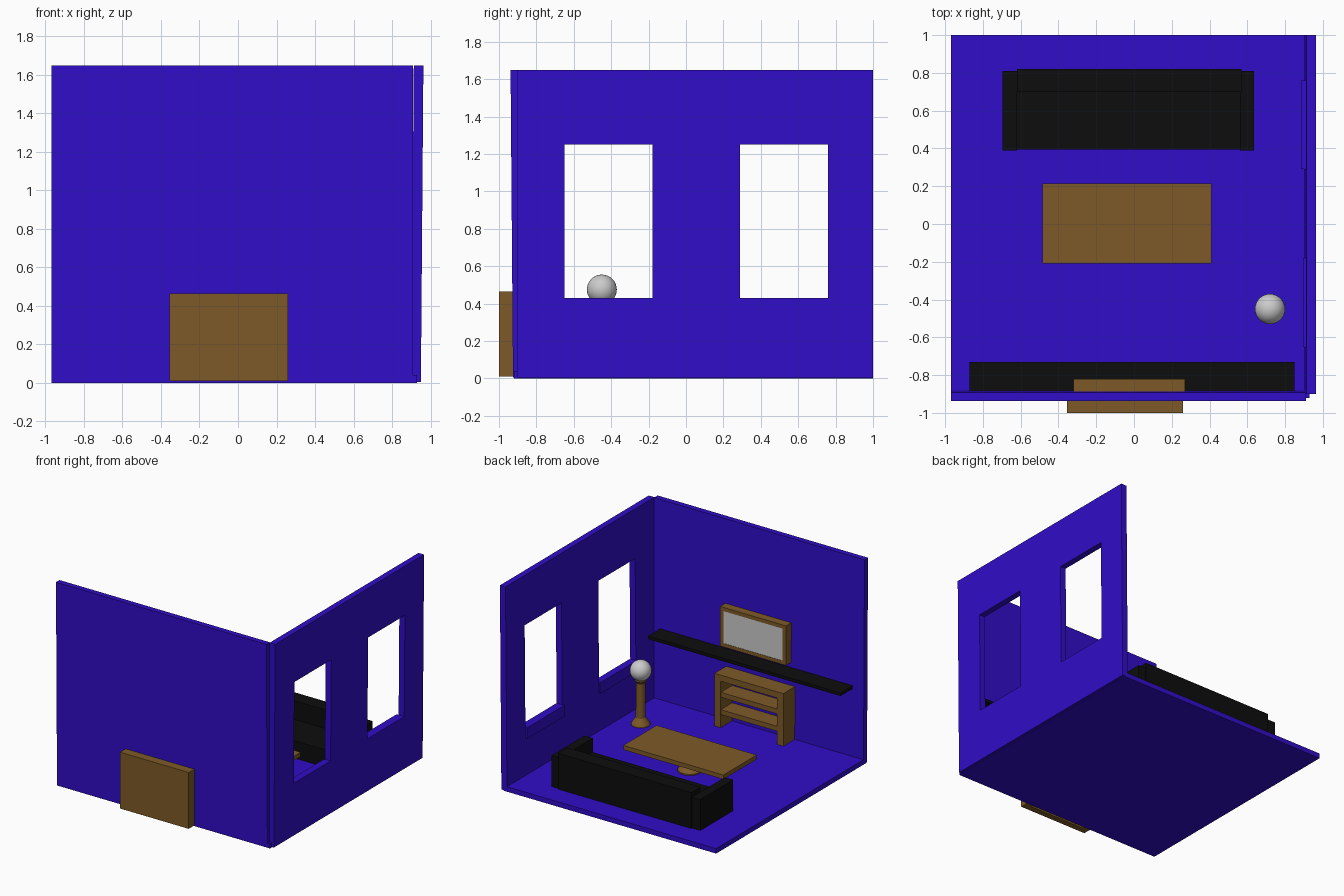
import bpy, math

if "Cube" in bpy.data.objects:
    bpy.data.objects.remove(bpy.data.objects["Cube"])

def material(name, rgb):
    m = bpy.data.materials.new(name)
    m.diffuse_color = (*rgb, 1)
    m.use_nodes = True
    m.node_tree.nodes["Principled BSDF"].inputs["Base Color"].default_value = m.diffuse_color
    return m

BLUE = material("blue_paint", (0.03, 0.004, 0.58))
WOOD = material("brown_wood", (0.205, 0.102, 0.021))
BLACK = material("black_fabric", (0.004, 0.004, 0.004))

def finish(ob, name, mat):
    ob.name = name
    if mat:
        ob.data.materials.append(mat)
    return ob

def box(name, x, y, z, mat=None, lean=(0, 0)):
    """Box from (min, max) ranges; lean shifts the top sideways."""
    bpy.ops.mesh.primitive_cube_add(size=1)
    ob = bpy.context.object
    for v in ob.data.vertices:
        top = v.co.z > 0
        v.co = (x[v.co.x > 0] + lean[0] * top, y[v.co.y > 0] + lean[1] * top, z[top])
    return finish(ob, name, mat)

def cut(ob, cutter):
    mod = ob.modifiers.new("opening", 'BOOLEAN')
    mod.operation, mod.solver, mod.object = 'DIFFERENCE', 'EXACT', cutter
    bpy.context.view_layer.objects.active = ob
    bpy.ops.object.modifier_apply(modifier=mod.name)
    bpy.data.objects.remove(cutter)

def lathe(name, center, profile, mat, n=32):
    """Closed turned solid from (radius, z) points."""
    verts = [(center[0] + r * math.cos(2 * math.pi * i / n),
              center[1] + r * math.sin(2 * math.pi * i / n), z)
             for r, z in profile for i in range(n)]
    faces = [(k * n + i, k * n + (i + 1) % n, (k + 1) * n + (i + 1) % n, (k + 1) * n + i)
             for k in range(len(profile) - 1) for i in range(n)]
    last = (len(profile) - 1) * n
    faces += [tuple(reversed(range(n))), tuple(range(last, last + n))]
    me = bpy.data.meshes.new(name)
    me.from_pydata(verts, [], faces)
    ob = bpy.data.objects.new(name, me)
    bpy.context.collection.objects.link(ob)
    bpy.ops.object.select_all(action='DESELECT')
    ob.select_set(True)
    bpy.context.view_layer.objects.active = ob
    bpy.ops.object.shade_smooth_by_angle(angle=math.radians(30))
    return finish(ob, name, mat)

# Room shell
box("floor", (-0.97, 0.93), (-0.92, 1.0), (0.0, 0.04), BLUE)
box("front_wall", (-0.97, 0.91), (-0.925, -0.88), (0.005, 1.65), BLUE, lean=(0, -0.013))
wall = box("right_wall", (0.90, 0.95), (-0.90, 1.0), (0.005, 1.65), BLUE, lean=(0.013, 0))

# Windows and their inner sills
for name, y, x in (("near", (-0.65, -0.18), 0.895), ("far", (0.29, 0.76), 0.885)):
    cut(wall, box("window_cutter", (0.7, 1.2), y, (0.43, 1.25)))
    box(name + "_window_sill", (x, 0.93), y, (0.34, 0.43), BLUE)

# Wall shelf
box("wall_shelf", (-0.87, 0.85), (-0.90, -0.73), (0.585, 0.61), BLACK)

# Screen in a frame
frame = box("screen_frame", (-0.32, 0.27), (-0.91, -0.82), (0.65, 0.97), WOOD)
cut(frame, box("screen_cutter", (-0.29, 0.24), (-0.84, -0.7), (0.68, 0.94)))
box("screen", (-0.29, 0.24), (-0.845, -0.822), (0.68, 0.94))

# Cabinet with open shelves
cabinet = (-1.0, -0.735)
box("cabinet_top", (-0.355, 0.26), cabinet, (0.415, 0.465), WOOD)
box("cabinet_back", (-0.355, 0.26), (-1.0, -0.95), (0.01, 0.415), WOOD)
for side, x in (("left", (-0.355, -0.30)), ("right", (0.205, 0.26))):
    box("cabinet_side_" + side, x, (-0.95, -0.735), (0.01, 0.415), WOOD)
for name, z in (("upper", (0.285, 0.325)), ("lower", (0.145, 0.185))):
    box("cabinet_shelf_" + name, (-0.30, 0.205), (-0.95, -0.737), z, WOOD)

# Coffee table
box("table_top", (-0.485, 0.41), (-0.21, 0.215), (0.17, 0.205), WOOD)
lathe("table_pedestal", (-0.035, 0.0),
      [(0.09, 0.035), (0.09, 0.05), (0.045, 0.09), (0.045, 0.175)], WOOD)

# Sofa
box("sofa_seat", (-0.63, 0.575), (0.395, 0.72), (0.035, 0.18), BLACK)
box("sofa_back", (-0.62, 0.57), (0.70, 0.82), (0.035, 0.33), BLACK)
for side, x in (("left", (-0.695, -0.62)), ("right", (0.56, 0.635))):
    box("sofa_arm_" + side, x, (0.39, 0.81), (0.035, 0.29), BLACK)

# Floor lamp
lathe("lamp_stand", (0.72, -0.45),
      [(0.07, 0.035), (0.07, 0.05), (0.037, 0.10), (0.034, 0.38),
       (0.045, 0.395), (0.045, 0.415)], WOOD)
bpy.ops.mesh.primitive_uv_sphere_add(segments=32, ring_count=16, radius=0.08,
                                     location=(0.72, -0.45, 0.475))
bpy.ops.object.shade_smooth()
finish(bpy.context.object, "lamp_globe", None)
